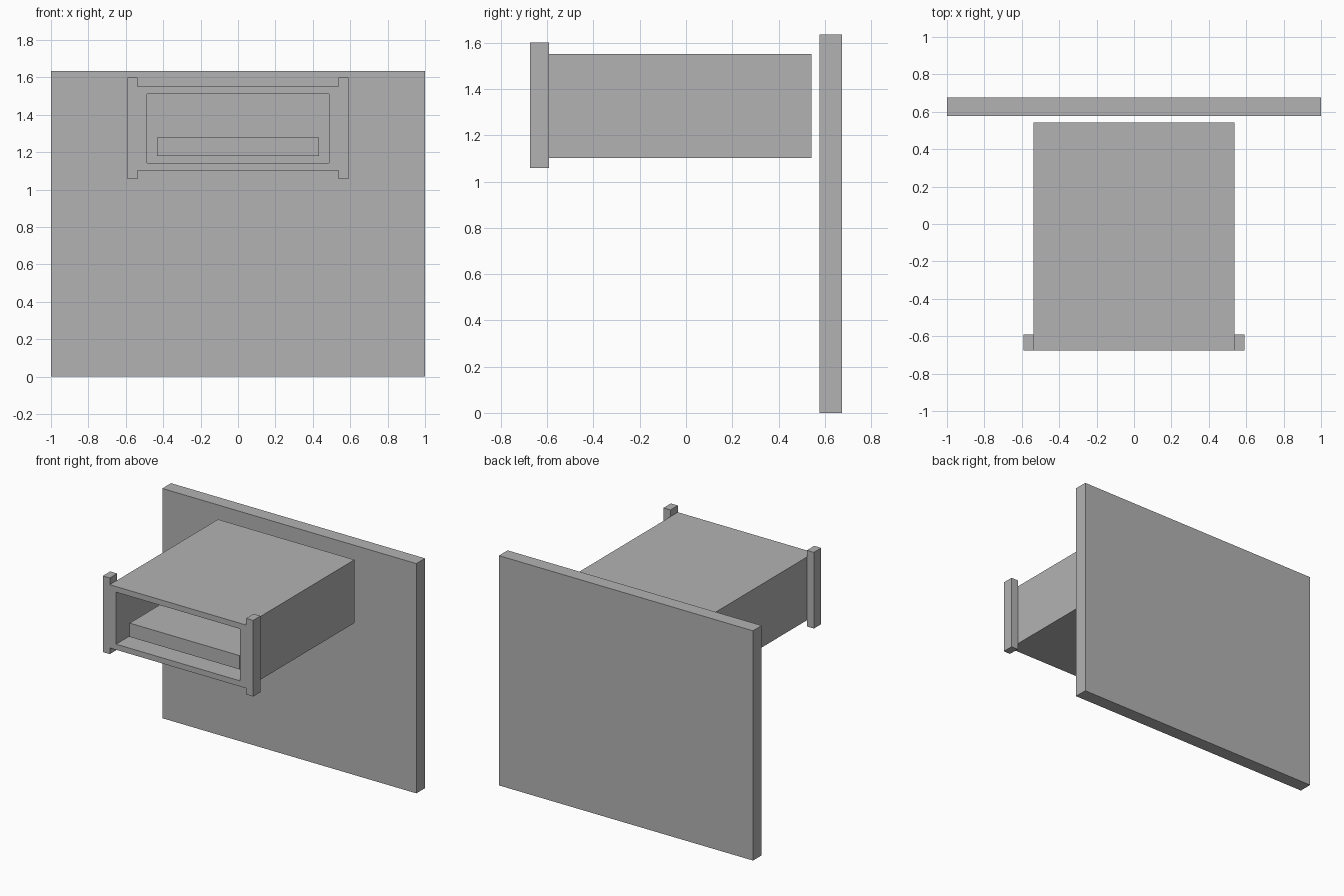
import bpy
import bmesh
from mathutils import Vector

if "Cube" in bpy.data.objects:
    bpy.data.objects.remove(bpy.data.objects["Cube"], do_unlink=True)

GREY = (0.45, 0.45, 0.45, 1.0)
grey = bpy.data.materials.new("plain_grey")
grey.use_nodes = True
grey.diffuse_color = GREY
grey.node_tree.nodes["Principled BSDF"].inputs["Base Color"].default_value = GREY


def box(name, x, y, z, shape=None):
    """Box from (min, max) ranges, with an optional bmesh edit."""
    bm = bmesh.new()
    bmesh.ops.create_cube(bm, size=1)
    for v in bm.verts:
        v.co = Vector(r[0] if c < 0 else r[1] for r, c in zip((x, y, z), v.co))
    if shape:
        shape(bm)
    bmesh.ops.recalc_face_normals(bm, faces=bm.faces)
    mesh = bpy.data.meshes.new(name)
    bm.to_mesh(mesh)
    bm.free()
    mesh.materials.append(grey)
    obj = bpy.data.objects.new(name, mesh)
    bpy.context.collection.objects.link(obj)
    return obj


FRONT, HOUSING_BACK = -0.675, 0.542
HALF_W, SIDE_WALL = 0.537, 0.05
BOTTOM, TOP, FLAT_WALL = 1.102, 1.552, 0.04
INNER_BACK = HOUSING_BACK - FLAT_WALL


def hollow(bm):
    """Inset the front face to a rim and push it back into a cavity."""
    face = min(bm.faces, key=lambda f: f.calc_center_median().y)
    bmesh.ops.inset_individual(bm, faces=[face], thickness=FLAT_WALL)
    middle = (BOTTOM + TOP) / 2
    for v in face.verts:
        v.co.x = (HALF_W - SIDE_WALL) * (1 if v.co.x > 0 else -1)
        v.co.z = TOP - FLAT_WALL if v.co.z > middle else BOTTOM + FLAT_WALL
    inner = bmesh.ops.extrude_discrete_faces(bm, faces=[face])["faces"][0]
    for v in inner.verts:
        v.co.y = INNER_BACK


# Upright panel behind the housing
box("back_panel", (-1, 1), (0.577, 0.675), (0, 1.635))

# Hollow housing, open to the front
box("housing", (-HALF_W, HALF_W), (FRONT, HOUSING_BACK), (BOTTOM, TOP), hollow)

# Slab held inside the housing
box("inner_slab", (-0.433, 0.433), (-0.6, INNER_BACK), (1.18, 1.278))

# Posts on both sides of the opening
for side, x in (("right", (-0.592, -HALF_W)), ("left", (HALF_W, 0.592))):
    box(side + "_post", x, (FRONT, -0.592), (1.058, 1.6))
